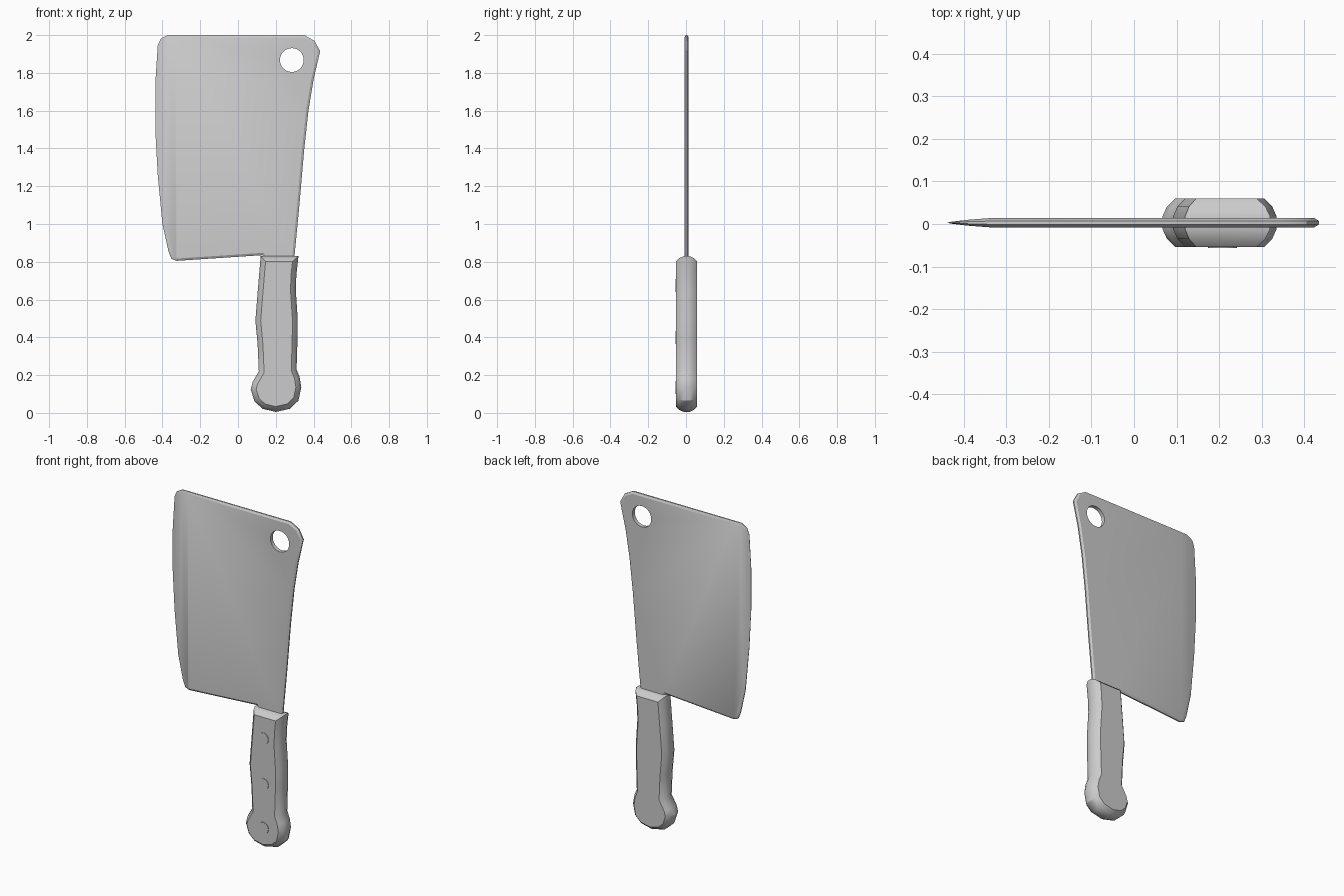
import bpy, bmesh, math
from mathutils import Vector, Matrix

old = bpy.data.objects.get("Cube")
if old:
    bpy.data.objects.remove(old, do_unlink=True)

steel = bpy.data.materials.new("light_grey")
steel.use_nodes = True
GREY = (0.6, 0.6, 0.6, 1)
steel.diffuse_color = GREY
steel.node_tree.nodes["Principled BSDF"].inputs["Base Color"].default_value = GREY

MID_Y = 0.003  # shared centre plane of blade and handle


def inset(outline, amount):
    """Move a counter-clockwise x-z outline inwards."""
    pts = [Vector(p) for p in outline]
    result = []
    for i, p in enumerate(pts):
        a = (p - pts[i - 1]).normalized()
        b = (pts[(i + 1) % len(pts)] - p).normalized()
        na, nb = Vector((-a.y, a.x)), Vector((-b.y, b.x))
        result.append(p + (na + nb) * amount / max(1 + na.dot(nb), 0.5))
    return result


def slab(outline, profile):
    """Symmetrical slab: profile lists (inset, half thickness) from rim to face."""
    bm = bmesh.new()
    layers = [(i, -y) for i, y in reversed(profile)] + list(profile)
    rings = [[bm.verts.new((p.x, y, p.y)) for p in inset(outline, i)] for i, y in layers]
    n = len(outline)
    for lower, upper in zip(rings, rings[1:]):
        for k in range(n):
            j = (k + 1) % n
            bm.faces.new((lower[k], lower[j], upper[j], upper[k]))
    bm.faces.new(rings[0])
    bm.faces.new(rings[-1])
    return bm


def finish(bm, name):
    bmesh.ops.recalc_face_normals(bm, faces=bm.faces)
    mesh = bpy.data.meshes.new(name)
    bm.to_mesh(mesh)
    bm.free()
    mesh.materials.append(steel)
    obj = bpy.data.objects.new(name, mesh)
    bpy.context.collection.objects.link(obj)
    return obj


def smooth(obj):
    bpy.ops.object.select_all(action="DESELECT")
    obj.select_set(True)
    bpy.context.view_layer.objects.active = obj
    bpy.ops.object.shade_smooth_by_angle(angle=math.radians(30))


def disc(name, x, y, z, radius, depth, sides):
    bm = bmesh.new()
    turn = Matrix.Translation((x, y, z)) @ Matrix.Rotation(math.pi / 2, 4, "X")
    bmesh.ops.create_cone(bm, cap_ends=True, segments=sides, radius1=radius,
                          radius2=radius, depth=depth, matrix=turn)
    return finish(bm, name)


# Blade: thin slab with bevelled rim and a ground cutting edge on the left
blade_outline = [
    (-0.325, 0.805), (0.13, 0.835), (0.15, 0.80), (0.296, 0.80), (0.30, 0.84),
    (0.325, 1.10), (0.35, 1.39), (0.373, 1.60), (0.40, 1.765), (0.435, 1.915),
    (0.405, 1.97), (0.35, 2.0), (-0.373, 2.0), (-0.41, 1.98), (-0.425, 1.945),
    (-0.438, 1.74), (-0.438, 1.50), (-0.425, 1.26), (-0.40, 1.0),
    (-0.368, 0.855), (-0.352, 0.815)]
bm = slab(blade_outline, [(0, 0.004), (0.012, 0.0115)])
GRIND = ((-0.44, 0.1), (-0.39, 0.6), (-0.33, 1.0))
for x, _ in GRIND[1:]:
    bmesh.ops.bisect_plane(bm, geom=bm.verts[:] + bm.edges[:] + bm.faces[:],
                           plane_co=(x, 0, 0), plane_no=(1, 0, 0))
for v in bm.verts:
    for (x0, s0), (x1, s1) in zip(GRIND, GRIND[1:]):
        if x0 <= v.co.x < x1:
            v.co.y *= s0 + (s1 - s0) * (v.co.x - x0) / (x1 - x0)
            break
    v.co.y += MID_Y
blade = finish(bm, "blade")

# Hanging hole
cutter = disc("hole_cutter", 0.285, MID_Y, 1.868, 0.063, 0.2, 32)
cutter.hide_render = True
cut = blade.modifiers.new("hanging_hole", "BOOLEAN")
cut.operation, cut.solver, cut.object = "DIFFERENCE", "EXACT", cutter
bpy.context.view_layer.objects.active = blade
bpy.ops.object.modifier_apply(modifier=cut.name)
bpy.data.objects.remove(cutter, do_unlink=True)
smooth(blade)

# Handle: rounded slab with a bulbous end
handle_outline = [
    (0.12, 0.83), (0.105, 0.65), (0.092, 0.49), (0.104, 0.36), (0.11, 0.22),
    (0.078, 0.165), (0.067, 0.125), (0.088, 0.06), (0.13, 0.022), (0.20, 0.005),
    (0.275, 0.022), (0.32, 0.065), (0.335, 0.135), (0.326, 0.19), (0.31, 0.23),
    (0.315, 0.39), (0.316, 0.50), (0.306, 0.65), (0.309, 0.73), (0.32, 0.83)]
bm = slab(handle_outline, [(0, 0.015), (0.01, 0.038), (0.028, 0.0565)])
bmesh.ops.translate(bm, vec=(0, MID_Y, 0), verts=bm.verts)
smooth(finish(bm, "handle"))

# Rivets on the front of the handle
for i, z in enumerate((0.135, 0.40, 0.675)):
    smooth(disc(f"rivet_{i + 1}", 0.208, -0.053, z, 0.034, 0.007, 24))
